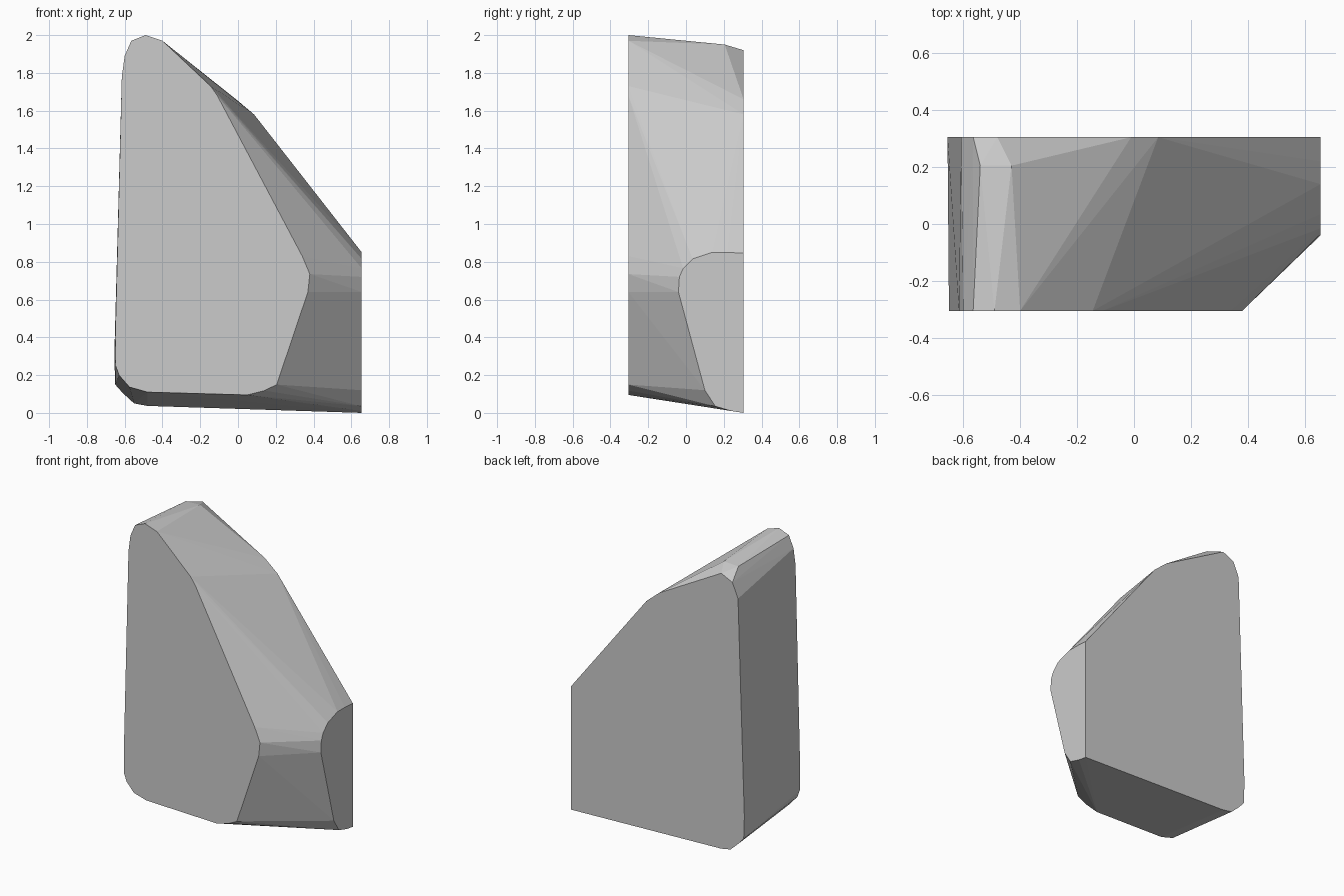
import bpy, bmesh, math

D = 0.305   # half depth
R = 0.655   # flat right side

# Front outline (x, z)
front = [(-0.49, 2.0), (-0.565, 1.97), (-0.60, 1.89), (-0.615, 1.78), (-0.65, 0.40),
         (-0.648, 0.25), (-0.63, 0.20), (-0.575, 0.137), (-0.48, 0.11), (0.05, 0.095),
         (0.14, 0.118), (0.205, 0.15), (0.37, 0.64), (0.38, 0.735), (0.34, 0.83),
         (-0.11, 1.68), (-0.145, 1.73), (-0.40, 1.97)]
# Back outline (x, z)
back = [(-0.48, 1.92), (-0.565, 1.88), (-0.607, 1.78), (-0.655, 0.30), (-0.65, 0.15),
        (-0.61, 0.105), (-0.55, 0.05), (-0.48, 0.037), (R, 0.0), (R, 0.845),
        (0.085, 1.58), (-0.01, 1.66)]
# Right side outline (y, z)
side = [(0.22, 0.85), (0.14, 0.85), (0.035, 0.815), (-0.015, 0.765), (-0.035, 0.72),
        (-0.04, 0.64), (0.10, 0.12), (0.155, 0.035), (0.24, 0.01)]
# Top bevel corners
ridge = [(-0.43, 0.205, 1.95), (-0.54, 0.205, 1.945)]

points = ([(x, -D, z) for x, z in front] + [(x, D, z) for x, z in back]
          + [(R, y, z) for y, z in side] + ridge)

# Faceted stone: convex hull around the outlines
bm = bmesh.new()
for p in points:
    bm.verts.new(p)
bmesh.ops.convex_hull(bm, input=bm.verts[:])
bmesh.ops.delete(bm, geom=[v for v in bm.verts if not v.link_faces], context='VERTS')
bmesh.ops.dissolve_limit(bm, angle_limit=math.radians(0.5), verts=bm.verts[:], edges=bm.edges[:])
bmesh.ops.recalc_face_normals(bm, faces=bm.faces[:])
mesh = bpy.data.meshes.new("stone_block")
bm.to_mesh(mesh)
bm.free()
bpy.context.collection.objects.link(bpy.data.objects.new("stone_block", mesh))
